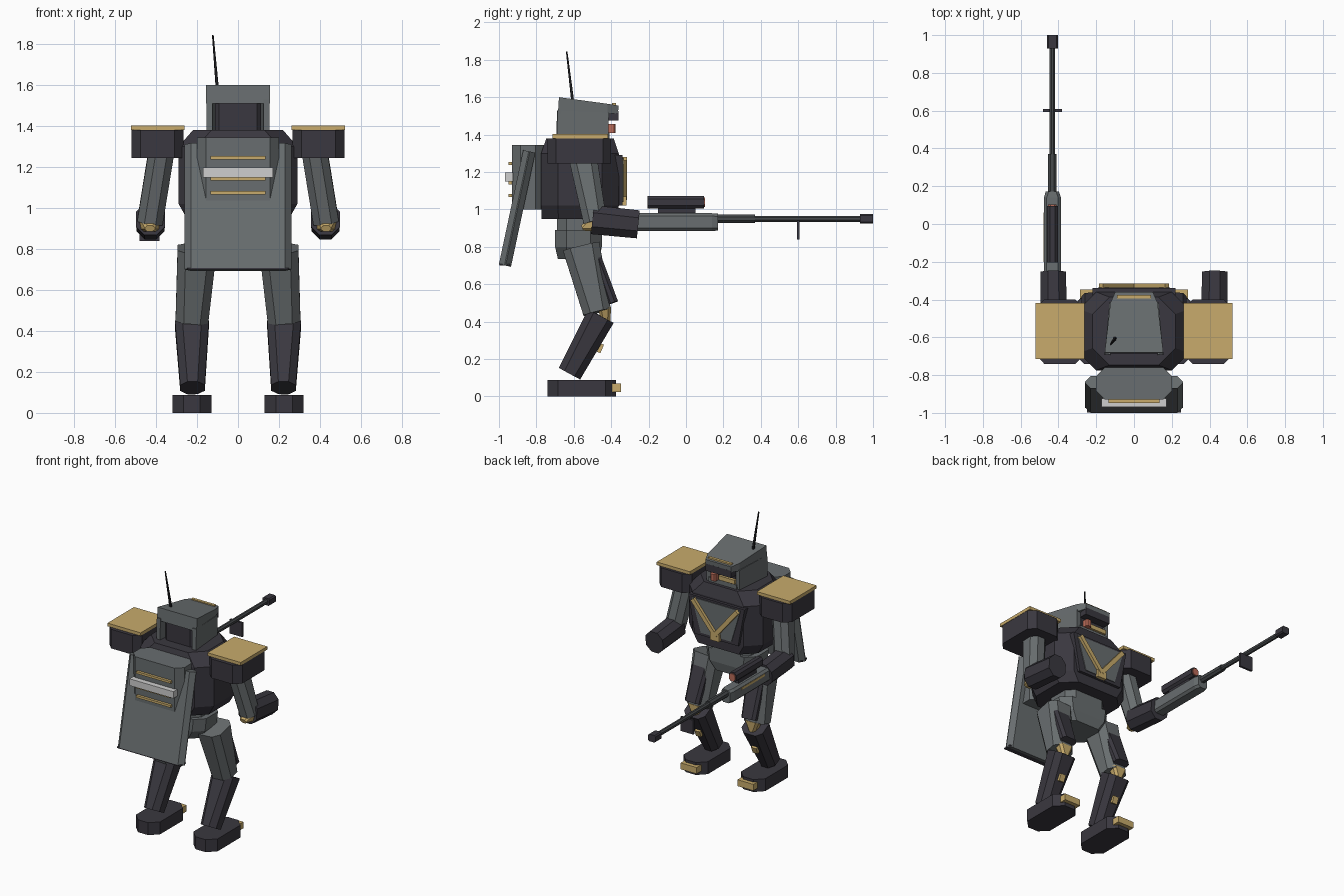
import bpy, bmesh
from mathutils import Vector

cube = bpy.data.objects.get("Cube")
if cube:
    bpy.data.objects.remove(cube, do_unlink=True)


def material(name, rgb):
    m = bpy.data.materials.new(name)
    m.use_nodes = True
    colour = (*rgb, 1)
    m.diffuse_color = colour
    node = next(n for n in m.node_tree.nodes if n.type == "BSDF_PRINCIPLED")
    node.inputs["Base Color"].default_value = colour
    return m


GREY = material("armour grey", (.14, .155, .16))
DARK = material("dark plating", (.042, .039, .05))
GOLD = material("brass trim", (.58, .41, .15))
RED = material("red lens", (.5, .15, .1))
WHITE = material("pale stripe", (.62, .62, .62))
STEEL = material("gun steel", (.06, .066, .07))
BLACK = material("antenna black", (.015, .015, .018))


def loft(name, mat, stations, c=0.0):
    """Chamfered rectangles (point, width, depth) joined along an axis."""
    first, last = Vector(stations[0][0]), Vector(stations[-1][0])
    d = (last - first).normalized()
    u = Vector((1, 0, 0))
    u = (u - d * u.dot(d)).normalized()
    v = d.cross(u)
    bm = bmesh.new()
    rings = []
    for p, w, h in stations:
        a, b = w / 2, h / 2
        if c:
            pts = [(a, b - c), (a - c, b), (c - a, b), (-a, b - c),
                   (-a, c - b), (c - a, -b), (a - c, -b), (a, c - b)]
        else:
            pts = [(a, b), (-a, b), (-a, -b), (a, -b)]
        rings.append([bm.verts.new(Vector(p) + u * i + v * j) for i, j in pts])
    n = len(rings[0])
    for r, s in zip(rings, rings[1:]):
        for i in range(n):
            k = (i + 1) % n
            bm.faces.new((r[i], r[k], s[k], s[i]))
    bm.faces.new(rings[0])
    bm.faces.new(rings[-1])
    bmesh.ops.recalc_face_normals(bm, faces=bm.faces)
    mesh = bpy.data.meshes.new(name)
    bm.to_mesh(mesh)
    bm.free()
    mesh.materials.append(mat)
    ob = bpy.data.objects.new(name, mesh)
    bpy.context.collection.objects.link(ob)
    return ob


def box(name, mat, x, y, z, c=0.0):
    """Upright block from x, y and z ranges."""
    mx, my = sum(x) / 2, sum(y) / 2
    w, h = abs(x[1] - x[0]), abs(y[1] - y[0])
    return loft(name, mat, [((mx, my, z[0]), w, h), ((mx, my, z[1]), w, h)], c)


# Legs, arms and shoulders, mirrored
for s, side in ((1, "left"), (-1, "right")):
    def limb(part, mat, a, b, size_a, size_b, c):
        flip = lambda p: (s * p[0], p[1], p[2])
        loft(f"{side}_{part}", mat, [(flip(a), *size_a), (flip(b), *size_b)], c)

    def block(part, mat, x, y, z, c=0.0):
        box(f"{side}_{part}", mat, (s * x[0], s * x[1]), y, z, c)

    block("foot", DARK, (.13, .32), (-.74, -.375), (0, .088), .055)
    block("toe_cap", GOLD, (.16, .285), (-.40, -.347), (.025, .07))
    limb("shin", DARK, (.222, -.623, .122), (.225, -.455, .43), (.12, .13), (.165, .155), .035)
    limb("thigh", GREY, (.225, -.475, .45), (.2, -.56, .80), (.16, .15), (.19, .2), .04)
    limb("thigh_plate", DARK, (.222, -.392, .5), (.212, -.48, .75), (.11, .06), (.13, .05), .018)
    limb("knee_guard", GOLD, (.224, -.43, .40), (.224, -.435, .475), (.05, .05), (.11, .07), .015)
    limb("shin_badge", GOLD, (.222, -.467, .235), (.222, -.448, .28), (.04, .02), (.04, .02), 0)
    limb("upper_arm", GREY, (.43, -.485, .93), (.375, -.55, 1.27), (.125, .125), (.125, .15), .035)
    limb("forearm", DARK, (.427, -.5, .945), (.427, -.255, .92), (.14, .155), (.135, .15), .04)
    limb("elbow_guard", GOLD, (.43, -.555, .90), (.43, -.49, .925), (.05, .03), (.105, .085), .012)
    block("shoulder", DARK, (.265, .52), (-.74, -.4), (1.245, 1.38), .045)
    block("shoulder_cap", GOLD, (.262, .522), (-.715, -.418), (1.38, 1.402))
    # Helmet cheek and chest chevron bar
    limb("helmet_cheek", GREY, (.14, -.69, 1.452), (.115, -.415, 1.448), (.03, .155), (.03, .14), 0)
    limb("chevron_bar", GOLD, (.0, -.33, 1.06), (.175, -.33, 1.27), (.03, .03), (.03, .03), 0)

# Pelvis and torso
loft("pelvis", GREY, [((0, -.575, .735), .3, .22), ((0, -.575, .80), .38, .25),
                      ((0, -.575, .89), .4, .25)], .06)
box("waist", GREY, (-.16, .16), (-.69, -.45), (.88, .96), .05)
loft("torso", DARK, [((0, -.567, .95), .5, .41), ((0, -.567, 1.02), .58, .415),
                     ((0, -.567, 1.3), .58, .415), ((0, -.567, 1.38), .44, .36)], .09)
loft("chest_frame", DARK, [((0, -.36, 1.02), .34, .04), ((0, -.36, 1.29), .44, .04)])
loft("chest_plate", GREY, [((0, -.345, 1.04), .24, .02), ((0, -.345, 1.275), .38, .02)])
box("chest_buckle", GOLD, (-.035, .035), (-.35, -.318), (1.02, 1.07))

# Head
box("head_core", DARK, (-.112, .112), (-.67, -.42), (1.34, 1.54), .02)
loft("helmet_roof", GREY, [((0, -.682, 1.555), .31, .09), ((0, -.42, 1.537), .25, .055),
                           ((0, -.362, 1.535), .2, .04)])
box("brim", DARK, (-.1, .1), (-.43, -.362), (1.475, 1.525))
box("brim_trim", GOLD, (-.09, .09), (-.395, -.375), (1.55, 1.568))
box("chin_guard", GREY, (-.11, .11), (-.43, -.408), (1.375, 1.41))
box("face_strip", GOLD, (-.1, .025), (-.425, -.4), (1.415, 1.445))
box("eye", RED, (.035, .078), (-.425, -.376), (1.408, 1.456), .01)
loft("antenna", BLACK, [((-.1, -.605, 1.57), .016, .016), ((-.123, -.638, 1.845), .008, .008)], .002)

# Backpack and sloping back shield
loft("backpack", GREY, [((0, -.845, 1.0), .4, .17), ((0, -.845, 1.345), .4, .17)], .045)
shield = [((0, -.968, .70), .52, .066), ((0, -.838, 1.31), .52, .066)]
loft("back_shield", GREY, shield, .03)
box("shield_lower_edge", DARK, (-.25, .25), (-.998, -.94), (.699, .708))
box("pale_band", WHITE, (-.172, .172), (-.968, -.925), (1.15, 1.198))
for z in (1.245, 1.142, 1.075):
    box("shield_strip", GOLD, (-.135, .135), (-.948, -.925), (z - .008, z + .008))

# Long rifle in the right hand
GX = -.432


def gun(part, mat, y0, y1, z, w, h, c=0.0):
    return loft("rifle_" + part, mat, [((GX, y0, z), w, h), ((GX, y1, z), w, h)], c)


loft("rifle_body", GREY, [((GX, -.3, .932), .09, .095), ((GX, .14, .932), .09, .095),
                          ((GX, .172, .932), .07, .09)], .015)
gun("scope_mount", DARK, -.15, .05, .99, .03, .04)
gun("scope", DARK, -.205, .095, 1.038, .058, .066, .015)
gun("lens", RED, .09, .102, 1.038, .046, .05, .013)
gun("barrel_sleeve", STEEL, .16, .37, .95, .044, .046, .013)
gun("barrel", STEEL, .36, .95, .95, .03, .032, .009)
gun("muzzle", DARK, .93, 1.0, .95, .058, .05, .008)
gun("bipod_bracket", DARK, .593, .608, .89, .1, .1)
box("rifle_side_strip", GOLD, (GX - .047, GX - .04), (-.2, .06), (.945, .962))
